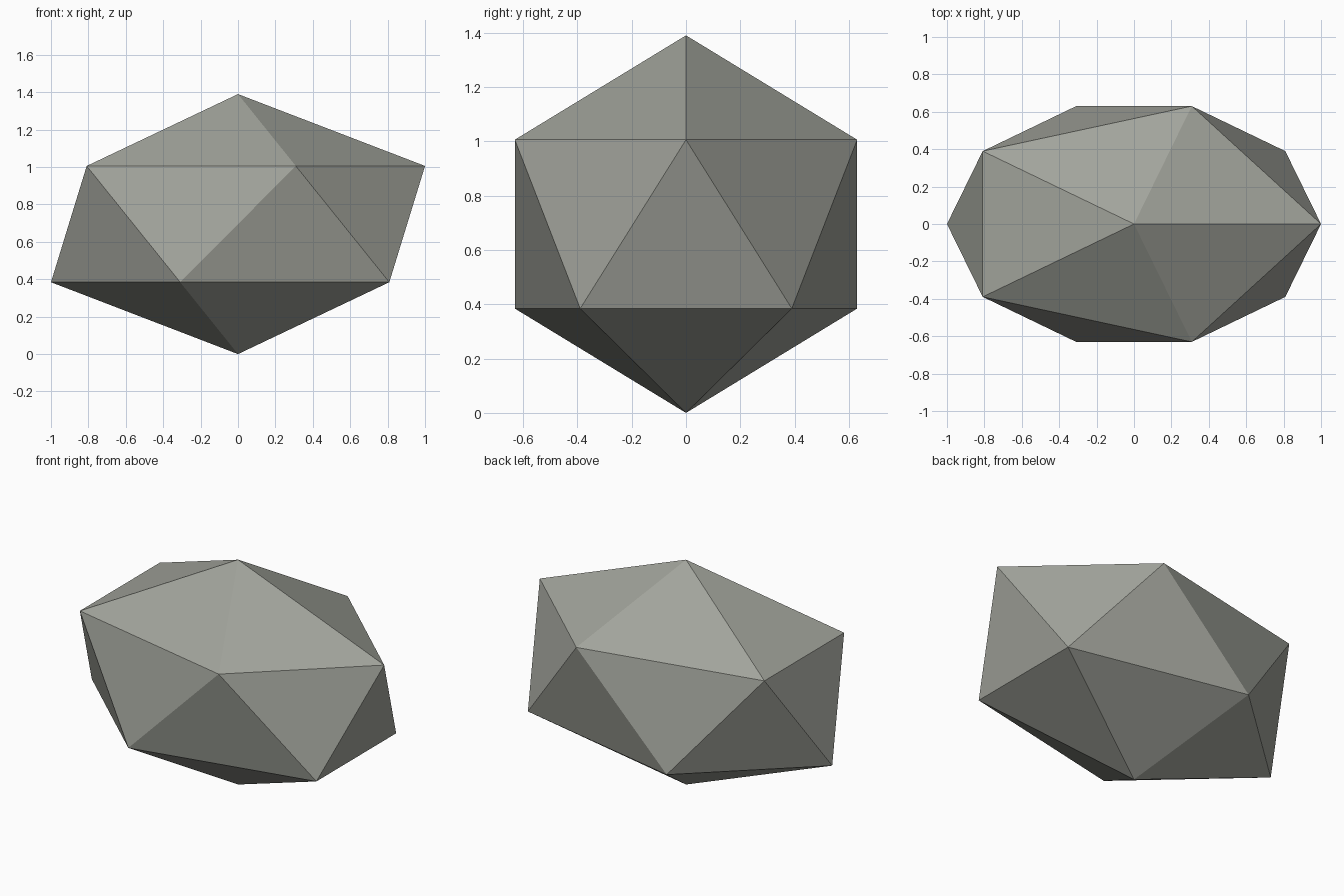
import bpy
import bmesh
from mathutils import Matrix

cube = bpy.data.objects.get("Cube")
if cube:
    bpy.data.objects.remove(cube, do_unlink=True)

# Stone colour
stone = bpy.data.materials.new("warm_grey_stone")
stone.use_nodes = True
colour = (0.36, 0.37, 0.33, 1)
stone.diffuse_color = colour
stone.node_tree.nodes["Principled BSDF"].inputs["Base Color"].default_value = colour

# Twenty-sided rock, stretched along x and resting on its lower point
half_height = 0.695
bm = bmesh.new()
bmesh.ops.create_icosphere(bm, subdivisions=1, radius=1)
bmesh.ops.transform(bm, verts=bm.verts, matrix=(
    Matrix.Translation((0, 0, half_height))
    @ Matrix.Diagonal((1.118, 0.741, half_height, 1))))
mesh = bpy.data.meshes.new("rock")
bm.to_mesh(mesh)
bm.free()
mesh.materials.append(stone)
rock = bpy.data.objects.new("rock", mesh)
bpy.context.collection.objects.link(rock)
